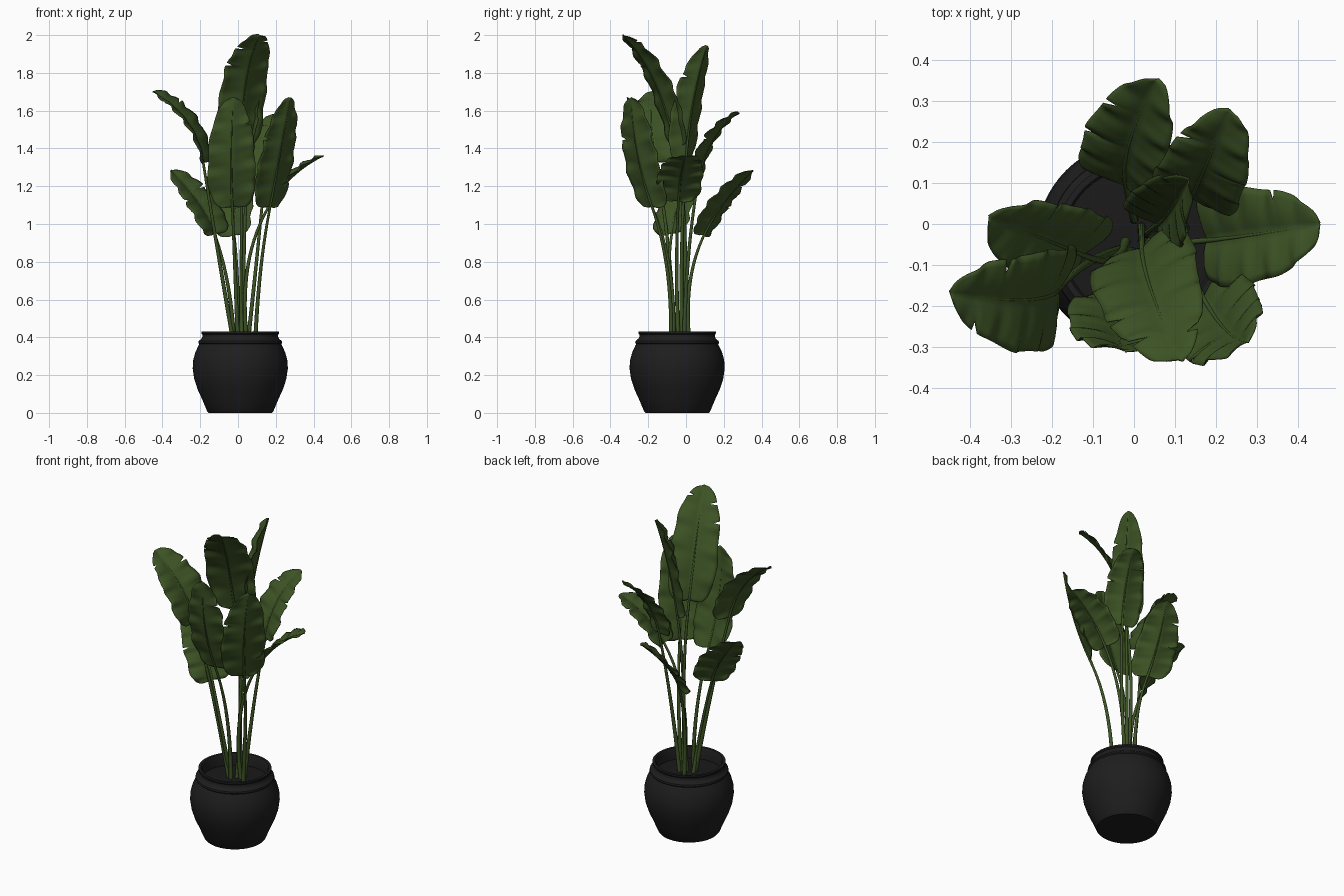
import bpy, bmesh, math, random
from mathutils import Vector

if "Cube" in bpy.data.objects:
    bpy.data.objects.remove(bpy.data.objects["Cube"])

random.seed(4)


def material(name, rgb):
    m = bpy.data.materials.new(name)
    m.diffuse_color = (*rgb, 1)
    m.use_nodes = True
    m.node_tree.nodes["Principled BSDF"].inputs["Base Color"].default_value = m.diffuse_color
    return m


GREEN = material("leaf green", (0.046, 0.086, 0.018))
BLACK = material("pot black", (0.013, 0.013, 0.013))
SOIL = material("dark soil", (0.011, 0.010, 0.010))
POT = Vector((0.012, -0.047, 0))


def finish(name, bm, mat, angle=50):
    bmesh.ops.recalc_face_normals(bm, faces=bm.faces)
    me = bpy.data.meshes.new(name)
    bm.to_mesh(me)
    bm.free()
    ob = bpy.data.objects.new(name, me)
    bpy.context.collection.objects.link(ob)
    me.materials.append(mat)
    bpy.ops.object.select_all(action='DESELECT')
    ob.select_set(True)
    bpy.context.view_layer.objects.active = ob
    bpy.ops.object.shade_smooth_by_angle(angle=math.radians(angle))
    return ob


def lathe(name, profile, mat, segs=64):
    bm = bmesh.new()
    vs = [bm.verts.new(POT + Vector((r, 0, z))) for r, z in profile]
    es = [bm.edges.new(p) for p in zip(vs, vs[1:])]
    bmesh.ops.spin(bm, geom=vs + es, cent=POT, axis=(0, 0, 1),
                   angle=2 * math.pi, steps=segs)
    bmesh.ops.remove_doubles(bm, verts=bm.verts, dist=1e-4)
    return finish(name, bm, mat, 35)


def quad(a, b, c, t):
    return a * (1 - t) ** 2 + b * (2 * t * (1 - t)) + c * t * t


def tube(name, pts, radii, mat, sides=8):
    bm = bmesh.new()
    rings = []
    for i, p in enumerate(pts):
        t = (pts[min(i + 1, len(pts) - 1)] - pts[max(i - 1, 0)]).normalized()
        a = t.cross(Vector((0.3, 0.9, -0.2))).normalized()
        b = t.cross(a)
        rings.append([bm.verts.new(p + radii[i] * (a * math.cos(k * math.tau / sides)
                      + b * math.sin(k * math.tau / sides))) for k in range(sides)])
    for r, q in zip(rings, rings[1:]):
        for k in range(sides):
            j = (k + 1) % sides
            bm.faces.new((r[k], r[j], q[j], q[k]))
    bm.faces.new(rings[0])
    bm.faces.new(rings[-1])
    return finish(name, bm, mat)


def half_width(u):
    # quickly rounded base, broad middle, blunt pointed tip
    base = math.sqrt(max(0, 1 - (1 - min(u / 0.22, 1)) ** 2))
    top = math.sqrt(max(0, 1 - max(0, (u - 0.3) / 0.7) ** 2.2))
    return max(0.03, (0.3 + 0.7 * base) * top if u > 0.01 else 0.25)


def leaf(name, root, base, mid, tip, azimuth, width, tears, roll=0, fold=0.45):
    root, base, mid, tip = map(Vector, (root, base, mid, tip))
    ctrl = mid * 2 - (base + tip) / 2
    start = (ctrl - base).normalized()
    # stalk, running on as the midrib under the blade
    bend = base - start * (base - root).length * 0.45
    n1, n2 = 16, 14
    pts = [quad(root, bend, base, i / n1) for i in range(n1)]
    pts += [quad(base, ctrl, tip, 0.96 * i / n2) for i in range(n2 + 1)]
    radii = [0.012 - 0.005 * i / n1 for i in range(n1)]
    radii += [0.007 - 0.0055 * i / n2 for i in range(n2 + 1)]
    tube(name + "_stalk", pts, radii, GREEN)
    # blade
    d = Vector((*azimuth, 0)).normalized()
    flat = Vector((d.y, -d.x, 0))
    cr, sr = math.cos(math.radians(roll)), math.sin(math.radians(roll))
    rows, cols = 60, 12
    phase = random.uniform(0, 6)
    torn = {(round(u * rows), side): depth for u, side, depth in tears}
    bm = bmesh.new()
    grid = []
    for i in range(rows + 1):
        u = i / rows
        c = quad(base, ctrl, tip, u)
        t = ((ctrl - base) * (1 - u) + (tip - ctrl) * u).normalized()
        t = (t - flat * t.dot(flat)).normalized()
        up = flat.cross(t)
        s, n = flat * cr + up * sr, up * cr - flat * sr
        row = []
        for k in range(cols + 1):
            v = 2 * k / cols - 1
            side = 1 if v > 0 else -1
            w = width / 2 * half_width(u)
            w *= 1 + 0.03 * math.sin(u * 19 + phase + side)
            w *= 1 - torn.get((i, side), 0)
            a = abs(v)
            ripple = 0.006 * a * math.sin(u * 30 + phase + side * 1.3)
            ripple += 0.002 * a * math.sin(u * 60 + phase * 2 + 3 * v)
            lift = w * (fold * a - 0.28 * a * a) + ripple
            # side veins sweep forward, the base lobes hang back
            slide = w * a * (0.35 * u * (1 - u) - 0.22 * (1 - u) ** 4)
            row.append(bm.verts.new(c + s * v * w + n * lift + t * slide))
        grid.append(row)
    for r, q in zip(grid, grid[1:]):
        for k in range(cols):
            bm.faces.new((r[k], r[k + 1], q[k + 1], q[k]))
    ob = finish(name, bm, GREEN, 80)
    mod = ob.modifiers.new("thickness", 'SOLIDIFY')
    mod.thickness = 0.003
    mod.offset = 0


# pot with shoulder ridge, lip and open inside
lathe("pot", [(0, 0), (0.168, 0), (0.175, 0.008), (0.20, 0.068), (0.226, 0.125),
              (0.244, 0.18), (0.252, 0.235), (0.249, 0.28), (0.238, 0.32),
              (0.222, 0.355), (0.217, 0.364), (0.222, 0.37), (0.220, 0.38),
              (0.206, 0.392), (0.200, 0.403), (0.200, 0.414), (0.205, 0.42),
              (0.205, 0.43), (0.19, 0.43), (0.184, 0.42), (0.184, 0.33)], BLACK)
lathe("soil", [(0, 0.368), (0.1, 0.366), (0.186, 0.36)], SOIL)

# leaves: root, blade base, blade middle, tip, outward heading, width,
# tears (place, side, depth), roll in degrees
leaf("top_front_leaf", (0.02, -0.04, 0.35), (0.02, -0.06, 1.42), (0.045, -0.17, 1.76),
     (0.115, -0.335, 2.0), (0.5, -1), 0.27, [(0.8, 1, 0.5), (0.88, -1, 0.45), (0.62, 1, 0.3)])
leaf("top_back_leaf", (0.04, -0.02, 0.35), (0.06, 0.0, 1.34), (0.095, 0.04, 1.65),
     (0.135, 0.11, 1.945), (0.8, 0.6), 0.19, [(0.7, 1, 0.35)], 0, 0.8)
leaf("front_leaf", (0.0, -0.07, 0.35), (-0.03, -0.18, 1.09), (-0.035, -0.275, 1.38),
     (-0.025, -0.31, 1.67), (0, -1), 0.25, [(0.75, -1, 0.25)])
leaf("front_right_leaf", (0.09, -0.08, 0.35), (0.17, -0.18, 1.09), (0.225, -0.26, 1.38),
     (0.275, -0.29, 1.67), (0.7, -0.7), 0.25, [(0.6, 1, 0.3)])
leaf("right_leaf", (0.05, -0.04, 0.35), (0.18, -0.04, 1.12), (0.30, -0.025, 1.26),
     (0.455, 0.0, 1.36), (1, 0.14), 0.24, [(0.7, -1, 0.25)])
leaf("back_right_leaf", (0.05, -0.01, 0.35), (0.14, 0.065, 1.23), (0.175, 0.14, 1.44),
     (0.235, 0.28, 1.59), (0.35, 1), 0.22, [(0.72, -1, 0.4), (0.5, 1, 0.35)])
leaf("back_leaf", (0.0, 0.02, 0.35), (-0.02, 0.095, 0.94), (-0.01, 0.20, 1.11),
     (0.055, 0.355, 1.285), (0.28, 1), 0.23, [(0.75, -1, 0.4), (0.45, -1, 0.3)], 14)
leaf("left_low_leaf", (-0.02, -0.04, 0.35), (-0.125, -0.075, 0.95), (-0.21, -0.04, 1.11),
     (-0.355, 0.015, 1.285), (-1, 0.32), 0.24, [(0.65, 1, 0.4), (0.55, -1, 0.35)], 22)
leaf("left_high_leaf", (-0.02, -0.06, 0.35), (-0.185, -0.16, 1.33), (-0.27, -0.185, 1.54),
     (-0.45, -0.17, 1.70), (-1, -0.1), 0.26, [(0.7, 1, 0.35), (0.85, -1, 0.3)], 20)
